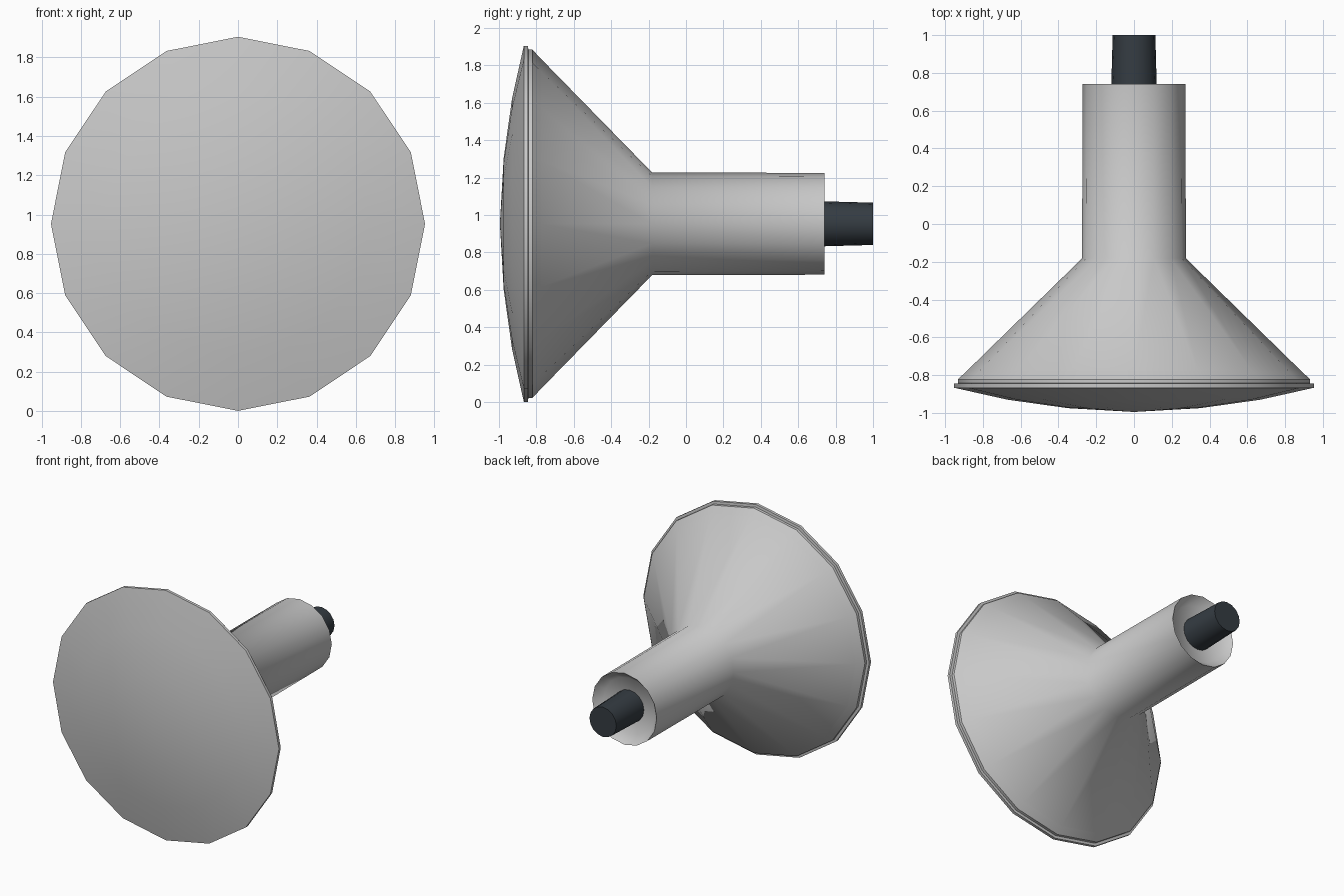
import bpy, bmesh, math

if "Cube" in bpy.data.objects:
    bpy.data.objects.remove(bpy.data.objects["Cube"])

CZ = 0.953   # height of the lamp axis
SIDES = 16


def material(name, rgb):
    m = bpy.data.materials.new(name)
    m.diffuse_color = (*rgb, 1.0)
    m.use_nodes = True
    m.node_tree.nodes["Principled BSDF"].inputs["Base Color"].default_value = m.diffuse_color
    return m


grey = material("light grey shell", (0.58, 0.58, 0.58))
dark = material("dark slate plug", (0.035, 0.045, 0.055))


def lathe(name, profile, mat, angle=30):
    """Spin (radius, y) points around the y axis; radius 0 makes a pole."""
    bm = bmesh.new()
    rings = []
    for r, y in profile:
        if r == 0:
            rings.append([bm.verts.new((0, y, CZ))] * SIDES)
            continue
        ring = []
        for i in range(SIDES):
            a = 2 * math.pi * i / SIDES
            ring.append(bm.verts.new((r * math.sin(a), y, CZ + r * math.cos(a))))
        rings.append(ring)
    for a, b in zip(rings, rings[1:]):
        for i in range(SIDES):
            j = (i + 1) % SIDES
            loop = list(dict.fromkeys((a[i], a[j], b[j], b[i])))
            bm.faces.new(loop)
    # profiles run from front (-y) to back, so this winding faces outward
    bm.normal_update()
    me = bpy.data.meshes.new(name)
    bm.to_mesh(me)
    bm.free()
    ob = bpy.data.objects.new(name, me)
    bpy.context.collection.objects.link(ob)
    me.materials.append(mat)
    bpy.ops.object.select_all(action='DESELECT')
    ob.select_set(True)
    bpy.context.view_layer.objects.active = ob
    bpy.ops.object.shade_smooth_by_angle(angle=math.radians(angle))
    return ob


# Domed front lens with its stepped rim
lathe("front_lens", [(0, -0.995), (0.35, -0.975), (0.67, -0.93), (0.952, -0.867),
                     (0.952, -0.845), (0.932, -0.843), (0.932, -0.822)], grey)

# Narrow bevelled collar behind the rim
lathe("rim_collar", [(0.932, -0.822), (0.885, -0.778)], grey)

# Cone blending into the neck, ending in a tapered recess
lathe("reflector_and_neck", [(0.885, -0.778), (0.275, -0.182), (0.272, 0.74),
                             (0.215, 0.68), (0, 0.68)], grey, 52)

# Dark contact plug
lathe("contact_plug", [(0, 0.67), (0.122, 0.67), (0.113, 1.0), (0, 1.0)], dark)
